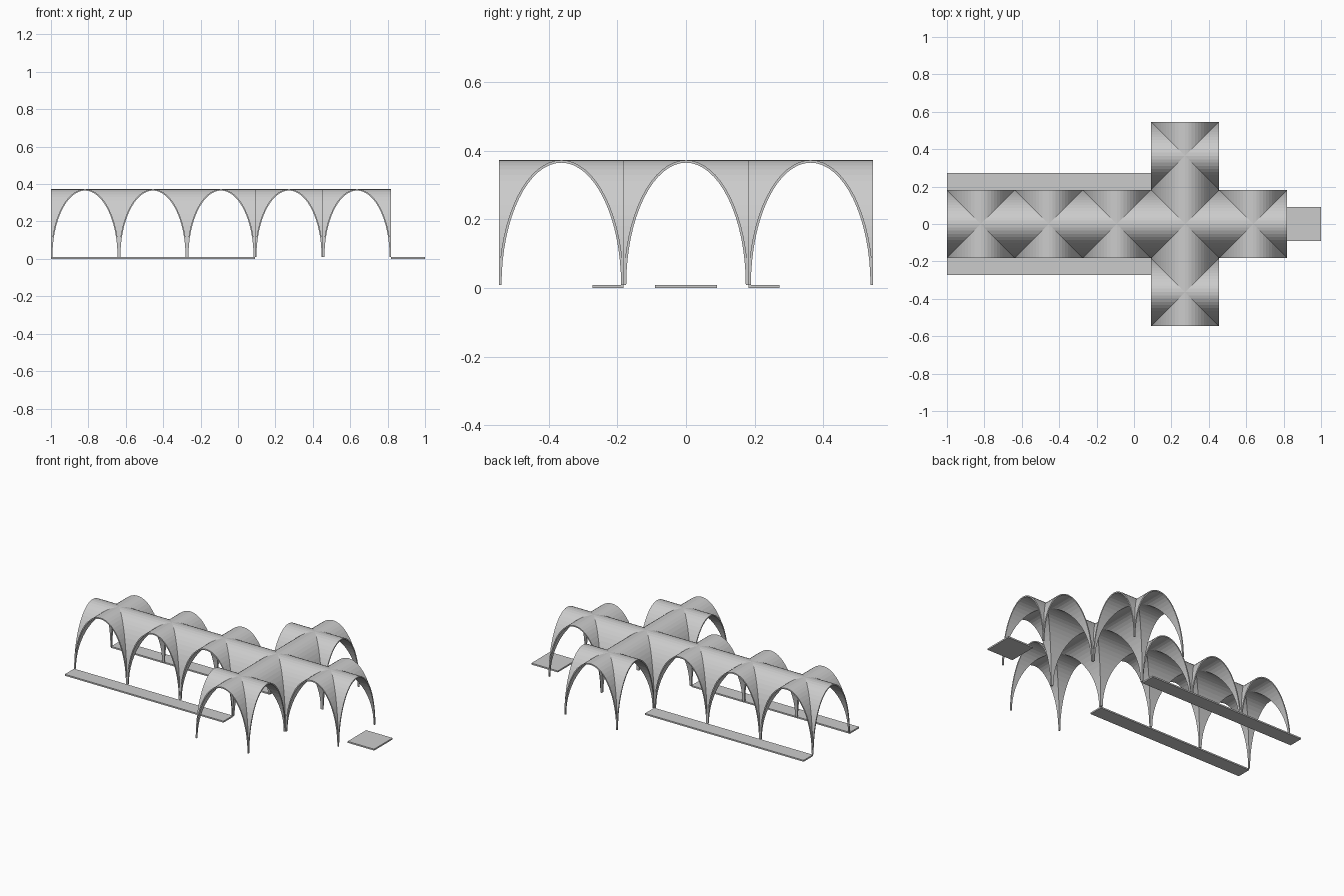
import bpy, bmesh, math
from mathutils import Matrix

if "Cube" in bpy.data.objects:
    bpy.data.objects.remove(bpy.data.objects["Cube"])

B = 2 / 11          # half bay width
H = 4 / 11          # vault rise
T = 0.0075          # shell thickness
Z0 = 1 / 110        # springing height / slab thickness
SEG = 32


def vault_mesh():
    """Groin vault bay: one web cut along the diagonals, turned four times."""
    bm = bmesh.new()
    for k in range(4):
        rot = Matrix.Rotation(k * math.pi / 2, 4, 'Z')
        rows = []
        for i in range(SEG + 1):
            t = math.pi * i / SEG
            c, s = math.cos(t), max(0, math.sin(t))
            row = []
            for a, h in ((B, H), (B - T, H - T)):
                u, z = a * c, Z0 + h * s
                row += [bm.verts.new(rot @ Matrix.Translation((u, w, z)).to_translation())
                        for w in (B, abs(u))]
            rows.append(row)          # outer edge, outer groin, inner edge, inner groin
        for p, q in zip(rows, rows[1:]):
            bm.faces.new((p[0], q[0], q[1], p[1]))    # outer web
            bm.faces.new((p[3], q[3], q[2], p[2]))    # inner web
            bm.faces.new((p[2], q[2], q[0], p[0]))    # arch rim
        for r in (rows[0], rows[-1]):                 # feet
            bm.faces.new((r[0], r[2], r[3]))
    bmesh.ops.remove_doubles(bm, verts=bm.verts, dist=1e-5)
    bmesh.ops.dissolve_degenerate(bm, edges=bm.edges, dist=1e-6)
    bmesh.ops.recalc_face_normals(bm, faces=bm.faces)
    me = bpy.data.meshes.new("groin_vault")
    bm.to_mesh(me)
    bm.free()
    return me


def slab(name, x0, x1, y0, y1):
    bpy.ops.mesh.primitive_cube_add(size=1, location=((x0 + x1) / 2, (y0 + y1) / 2, Z0 / 2))
    ob = bpy.context.object
    ob.name = name
    ob.scale = (x1 - x0, y1 - y0, Z0)


# Vault bays: nave, crossing, choir and two transept arms
vault = vault_mesh()
cross_x = -1 + 7 * B
bays = [("nave_bay_%d" % (i + 1), -1 + B * (2 * i + 1), 0) for i in range(3)]
bays += [("crossing_bay", cross_x, 0), ("choir_bay", cross_x + 2 * B, 0),
         ("north_transept", cross_x, 2 * B), ("south_transept", cross_x, -2 * B)]
for name, x, y in bays:
    ob = bpy.data.objects.new(name, vault)
    ob.location = (x, y, 0)
    bpy.context.collection.objects.link(ob)

# Floor slabs: side aisles and apse
slab("north_aisle_floor", -1, -1 + 6 * B, B, 1.5 * B)
slab("south_aisle_floor", -1, -1 + 6 * B, -1.5 * B, -B)
slab("apse_floor", -1 + 10 * B, 1, -B / 2, B / 2)
